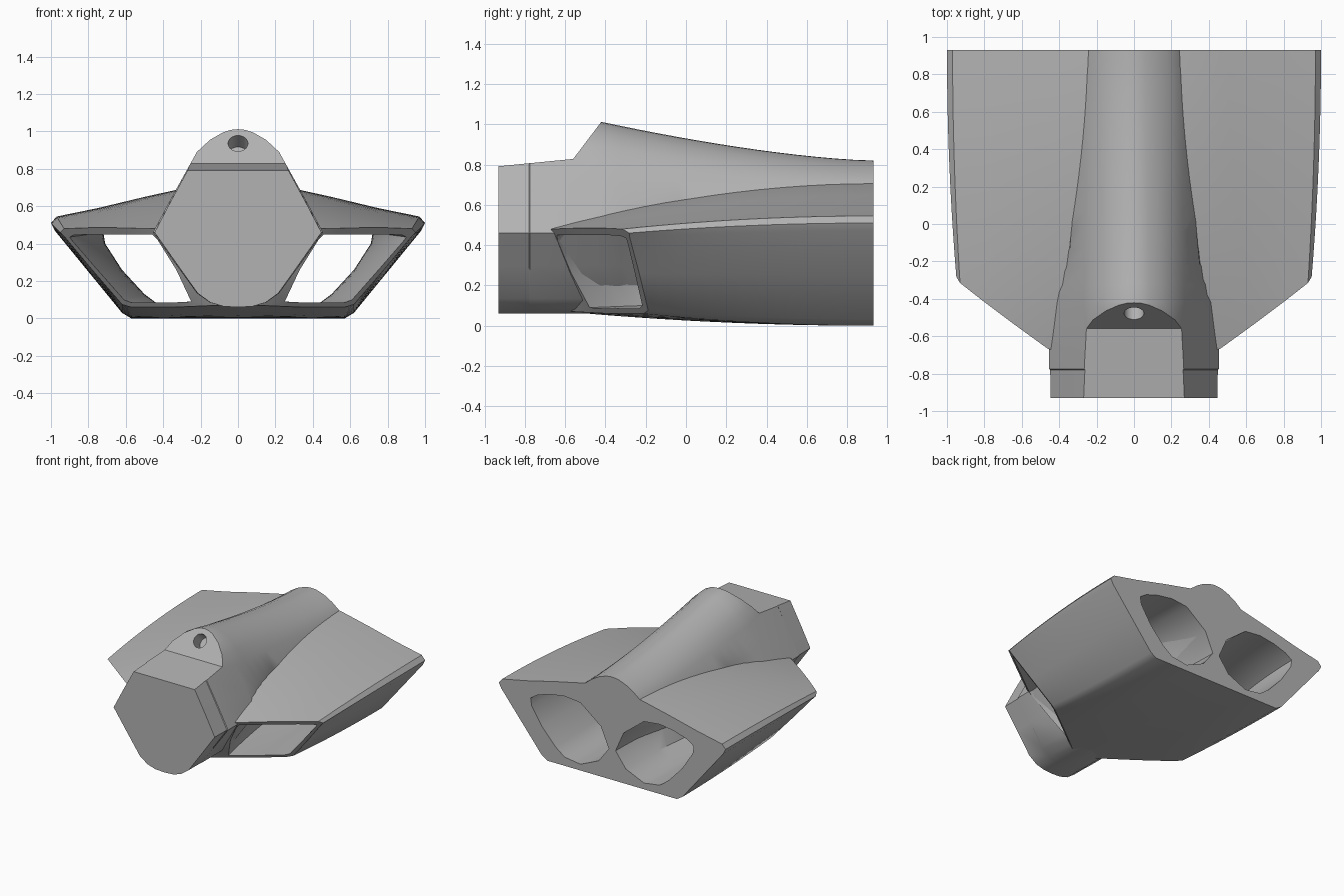
import bpy, bmesh, math
from mathutils import Vector

if "Cube" in bpy.data.objects:
    bpy.data.objects.remove(bpy.data.objects["Cube"])

grey = bpy.data.materials.new("plain grey")
grey.use_nodes = True
grey.diffuse_color = (0.45, 0.45, 0.45, 1)
grey.node_tree.nodes["Principled BSDF"].inputs["Base Color"].default_value = grey.diffuse_color
REAR = 0.93


def make_object(name, bm):
    bmesh.ops.recalc_face_normals(bm, faces=bm.faces)
    mesh = bpy.data.meshes.new(name)
    bm.to_mesh(mesh)
    bm.free()
    mesh.materials.append(grey)
    obj = bpy.data.objects.new(name, mesh)
    bpy.context.collection.objects.link(obj)
    return obj


def bridge(bm, a, b):
    for i in range(len(a)):
        j = (i + 1) % len(a)
        bm.faces.new((a[i], a[j], b[j], b[i]))


def mix(p, q, s):
    return [a + (b - a) * s for a, b in zip(p, q)]


def finish(obj, angle=32):
    bpy.ops.object.select_all(action='DESELECT')
    obj.select_set(True)
    bpy.context.view_layer.objects.active = obj
    for mod in list(obj.modifiers):
        bpy.ops.object.modifier_apply(modifier=mod.name)
    bpy.ops.object.shade_smooth_by_angle(angle=math.radians(angle))


# Central fuselage: hexagonal nose section blending into a rear spine and thin keel
nose = [(0, 1.012), (.04, 1.008), (.08, .995), (.15, .955), (.22, .89), (.27, .80), (.37, .62),
        (.455, .46), (.34, .30), (.22, .135), (.15, .085), (.08, .065), (0, .06)]
keel = [(0, .82), (.03, .818), (.06, .812), (.12, .79), (.18, .755), (.25, .70), (.28, .64),
        (.14, .46), (.02, .30), (.015, .2), (.015, .1), (.01, .06), (0, .04)]
bm = bmesh.new()
rings = []
stations = [(-REAR, 0, .98), (-.78, 0, .985), (-.775, 0, 1), (-.42, 0, 1)]
for k in range(1, 15):
    u = k / 14
    stations.append((-.42 + (REAR + .42) * u, 1 - (1 - u) ** 1.5, 1))
for y, s, width in stations:
    half = [mix(p, q, s) for p, q in zip(nose, keel)]
    loop = half + [(-x, z) for x, z in half[-2:0:-1]]
    rings.append([bm.verts.new((x * width, y, z)) for x, z in loop])
for a, b in zip(rings, rings[1:]):
    bridge(bm, a, b)
bm.faces.new(rings[0])
bm.faces.new(rings[-1])
fuselage = make_object("central_fuselage", bm)

# Cutter for the nose deck and the sloping bulkhead
bm = bmesh.new()
deck = [(-1.1, .775), (-.56, .828), (-.42, 1.013), (-.42, 1.3), (-1.1, 1.3)]
sides = [[bm.verts.new((x, y, z)) for y, z in deck] for x in (-.7, .7)]
bridge(bm, *sides)
for side in sides:
    bm.faces.new(side)
deck_cutter = make_object("deck_cutter", bm)

# Cutter for the round socket in the bulkhead
bm = bmesh.new()
bmesh.ops.create_cone(bm, cap_ends=True, segments=32, radius1=.053, radius2=.053, depth=.2)
hole_cutter = make_object("socket_cutter", bm)
normal = Vector((0, -.185, .14)).normalized()
hole_cutter.rotation_euler = normal.to_track_quat('Z', 'Y').to_euler()
hole_cutter.location = (0, -.477, .935)

for cutter in (deck_cutter, hole_cutter):
    cutter.hide_render = True
    cutter.hide_set(True)
    mod = fuselage.modifiers.new("cut", 'BOOLEAN')
    mod.operation = 'DIFFERENCE'
    mod.solver = 'EXACT'
    mod.object = cutter
bpy.context.view_layer.update()
finish(fuselage)
for cutter in (deck_cutter, hole_cutter):
    bpy.data.objects.remove(cutter)

# Side body: outer skin and through duct, lofted from the raked intake lip to the rear face
skin_front = [(0, .075), (.35, .06), (.57, .06), (.62, .075), (.78, .26), (.93, .44), (.95, .46),
              (.93, .48), (.8, .485), (.65, .485), (.46, .48), (.4, .48), (0, .3)]
skin_rear = [(0, 0), (.3, 0), (.57, 0), (.62, .03), (.8, .25), (.98, .47), (1, .51),
             (.97, .545), (.75, .59), (.5, .65), (.25, .705), (0, .72), (0, .36)]
duct_front = [(.25, .09), (.36, .085), (.57, .085), (.61, .1), (.76, .27), (.89, .42), (.9, .435),
              (.88, .445), (.8, .45), (.65, .45), (.46, .45), (.43, .42), (.33, .26)]
duct_rear = [(.12, .12), (.28, .05), (.42, .07), (.5, .13), (.62, .26), (.71, .4), (.72, .46),
             (.66, .5), (.55, .535), (.42, .555), (.28, .54), (.1, .4), (.03, .24)]


def lip_y(x, z):
    return max(-.68, -.65 + .75 * (x - .46) - .89 * (z - .46))


def loft(bm, front, rear, steps=14):
    rows = []
    for k in range(steps + 1):
        t = k / steps
        s = 1 - (1 - t) ** 2
        row = []
        for p, q in zip(front, rear):
            x, z = mix(p, q, s)
            y = lip_y(*p) * (1 - t) + REAR * t
            row.append(bm.verts.new((x, y, z)))
        rows.append(row)
    for a, b in zip(rows, rows[1:]):
        bridge(bm, a, b)
    return rows


bm = bmesh.new()
skin = loft(bm, skin_front, skin_rear)
duct = loft(bm, duct_front, duct_rear)
bridge(bm, skin[0], duct[0])
bridge(bm, skin[-1], duct[-1])
side_body = make_object("intake_side_bodies", bm)
mirror = side_body.modifiers.new("mirror", 'MIRROR')
mirror.use_clip = True
finish(side_body, 35)
